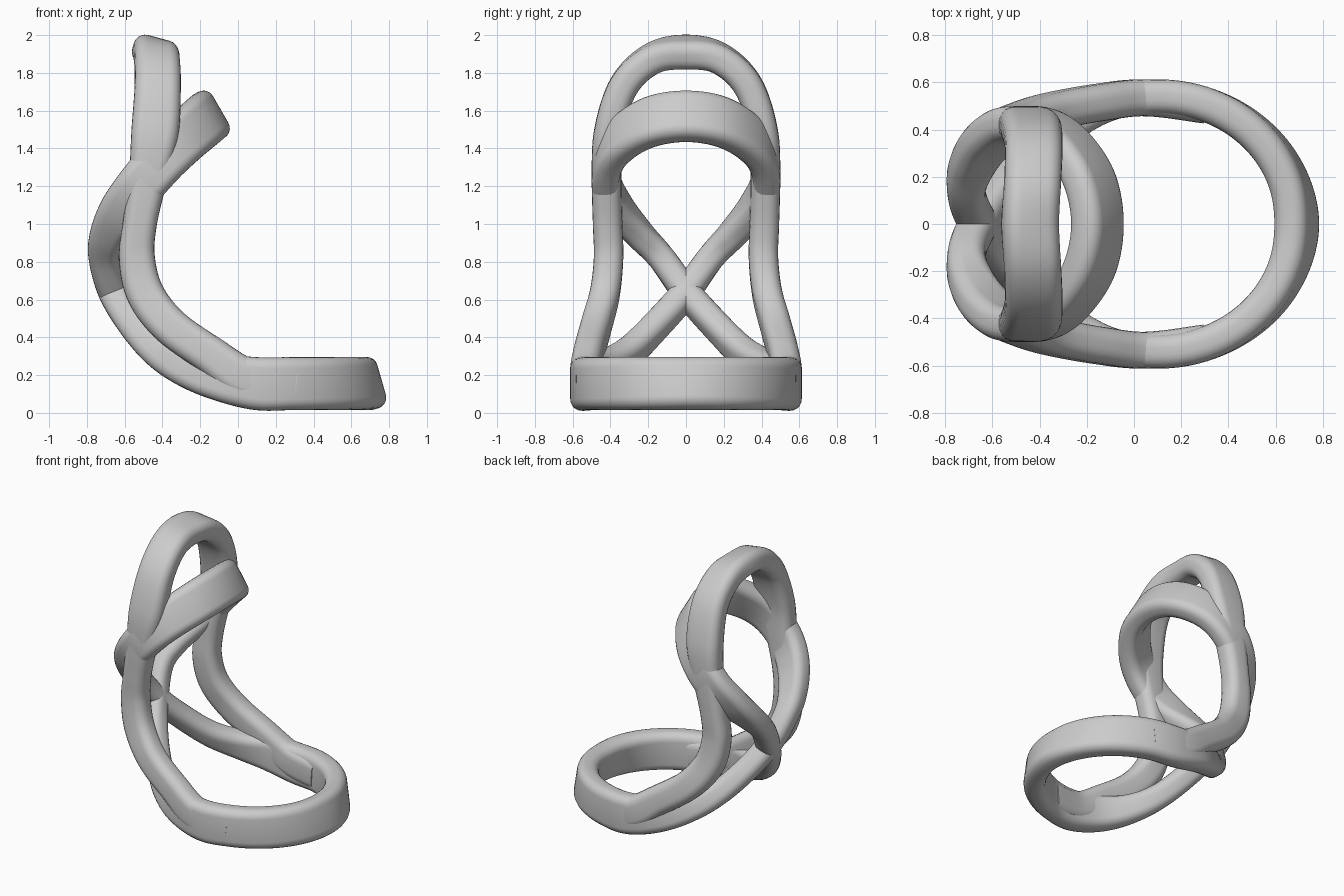
import bpy, bmesh
from math import cos, sin, pi, radians
from mathutils import Vector

cube = bpy.data.objects.get("Cube")
if cube:
    bpy.data.objects.remove(cube)

grey = bpy.data.materials.new("light_grey")
grey.use_nodes = True
GREY = (0.6, 0.6, 0.6, 1)
grey.diffuse_color = GREY
grey.node_tree.nodes["Principled BSDF"].inputs["Base Color"].default_value = GREY


def mirrored(half):
    """Continue a half path, ending on the y = 0 plane, with its mirror image."""
    return half + [(x, -y, z, a, b) for x, y, z, a, b in half[-2::-1]]


def smooth_path(points, closed, steps=10):
    """Catmull-Rom interpolation of position, tilt and half width together."""
    n = len(points)
    rows = [Vector(p) for p in points]

    def at(i):
        return rows[i % n] if closed else rows[max(0, min(n - 1, i))]

    out = []
    for i in range(n if closed else n - 1):
        p, q, r, s = at(i - 1), at(i), at(i + 1), at(i + 2)
        for k in range(steps):
            t = k / steps
            out.append(0.5 * (2 * q + (r - p) * t + (2 * p - 5 * q + 4 * r - s) * t * t
                              + (3 * q - p - 3 * r + s) * t ** 3))
    if not closed:
        out.append(rows[-1])
    return out


def rounded_section(half_thick, half_width, radius, corner=5):
    """Rounded rectangle as (side, up) offsets."""
    pts = []
    for quarter, (sx, sy) in enumerate([(1, 1), (-1, 1), (-1, -1), (1, -1)]):
        for k in range(corner + 1):
            ang = (quarter + k / corner) * pi / 2
            pts.append((sx * (half_thick - radius) + radius * cos(ang),
                        sy * (half_width - radius) + radius * sin(ang)))
    return pts


def sweep_band(name, points, half_thick, closed):
    path = smooth_path(points, closed)
    n = len(path)
    bm = bmesh.new()
    rings = []
    for i, row in enumerate(path):
        before = path[(i - 1) % n] if closed else path[max(i - 1, 0)]
        after = path[(i + 1) % n] if closed else path[min(i + 1, n - 1)]
        tangent = Vector((after - before)[:3]).normalized()
        tilt = radians(row[3])
        up = Vector((cos(tilt), 0, sin(tilt)))
        side = tangent.cross(up).normalized()
        up = side.cross(tangent)
        centre = Vector(row[:3])
        rings.append([bm.verts.new(centre + side * s + up * u)
                      for s, u in rounded_section(half_thick, row[4], half_thick * 0.8)])
    m = len(rings[0])
    for i in range(n if closed else n - 1):
        a, b = rings[i], rings[(i + 1) % n]
        for k in range(m):
            bm.faces.new((a[k], a[(k + 1) % m], b[(k + 1) % m], b[k]))
    if not closed:
        bm.faces.new(rings[0])
        bm.faces.new(rings[-1])
    bmesh.ops.recalc_face_normals(bm, faces=bm.faces)
    mesh = bpy.data.meshes.new(name)
    bm.to_mesh(mesh)
    bm.free()
    mesh.materials.append(grey)
    obj = bpy.data.objects.new(name, mesh)
    bpy.context.collection.objects.link(obj)
    bpy.ops.object.select_all(action="DESELECT")
    obj.select_set(True)
    bpy.context.view_layer.objects.active = obj
    bpy.ops.object.shade_smooth_by_angle(angle=radians(40))


# Each row: x, y, z, tilt of the band in degrees, half width

# Figure-eight band: flat ring in front, crossing at the back, raised ring above
base = [(0.1 + 0.59 * cos(t), 0.54 * sin(t), 0.155, 106 - 13 * t, 0.14)
        for t in (k * pi / 10 for k in range(6))]
crossing = [(-0.1, 0.515, 0.19, 80, 0.125), (-0.27, 0.43, 0.235, 68, 0.1),
            (-0.42, 0.3, 0.32, 53, 0.085), (-0.55, 0.16, 0.46, 38, 0.08),
            (-0.66, 0, 0.64, 20, 0.08), (-0.71, -0.13, 0.82, 0, 0.08),
            (-0.69, -0.24, 0.94, -18, 0.095)]
raised = [(-0.62, -0.35, 1.07, -33, 0.115), (-0.52, -0.42, 1.2, -43, 0.125),
          (-0.4, -0.415, 1.34, -50, 0.13), (-0.29, -0.34, 1.45, -54, 0.135),
          (-0.19, -0.19, 1.54, -58, 0.14), (-0.155, 0, 1.57, -60, 0.14)]
eight = mirrored(base + crossing + raised)[:-1]
sweep_band("figure_eight_band", eight, 0.073, True)

# Arched band: rises from both sides of the base ring to the top
arch = [(0.3, 0.505, 0.15, 95, 0.11), (0.05, 0.535, 0.18, 85, 0.11),
        (-0.15, 0.515, 0.31, 62, 0.1), (-0.36, 0.475, 0.46, 48, 0.1),
        (-0.49, 0.43, 0.63, 25, 0.1), (-0.535, 0.41, 0.82, 5, 0.095),
        (-0.52, 0.415, 1.0, -8, 0.09), (-0.48, 0.42, 1.22, -8, 0.1),
        (-0.44, 0.41, 1.48, -3, 0.125), (-0.425, 0.33, 1.73, -3, 0.122),
        (-0.43, 0.18, 1.875, -8, 0.12), (-0.44, 0, 1.91, -15, 0.12)]
sweep_band("arched_band", mirrored(arch), 0.078, False)
